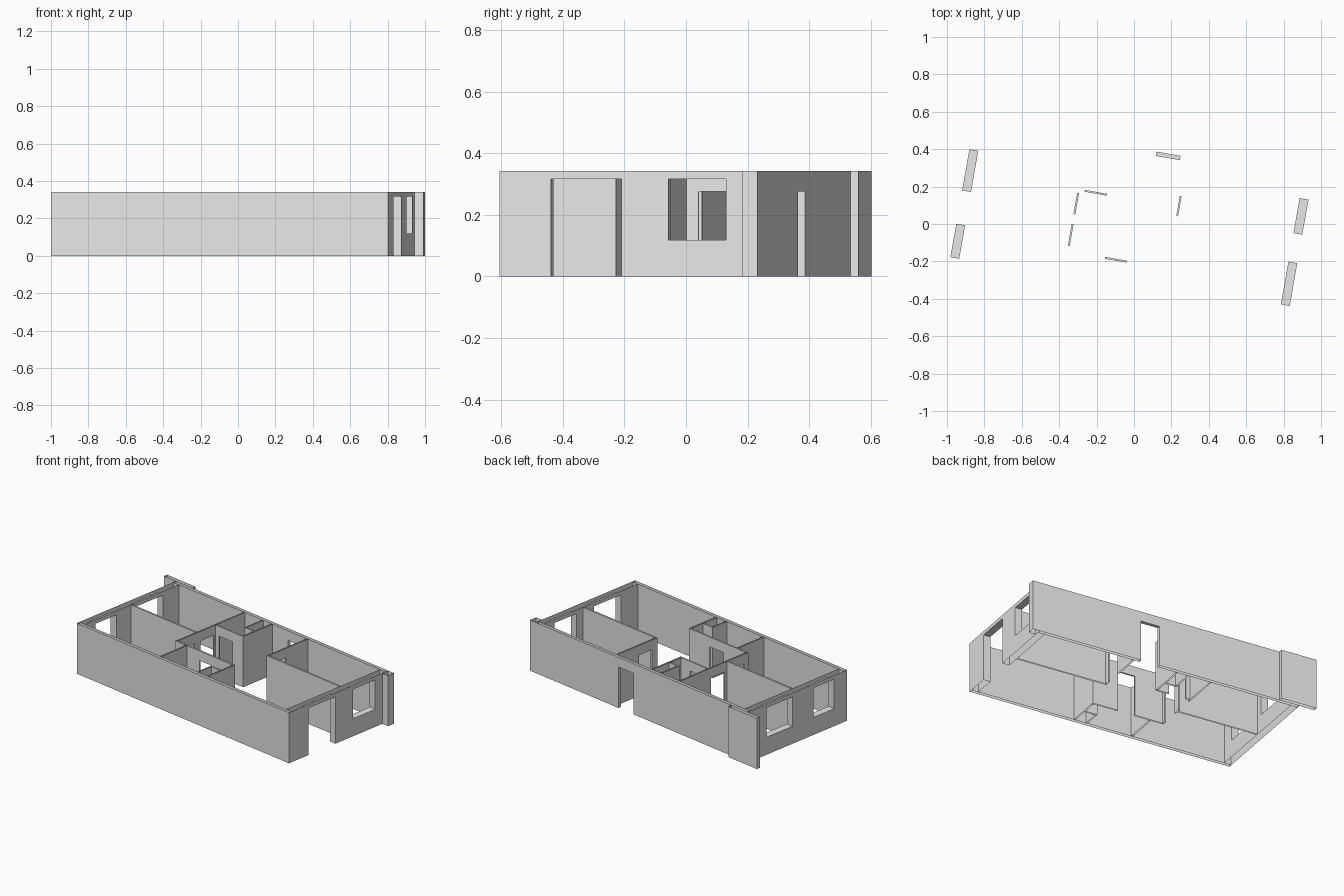
import bpy
import bmesh
from math import radians
from mathutils import Matrix, Vector

cube = bpy.data.objects.get("Cube")
if cube:
    bpy.data.objects.remove(cube, do_unlink=True)

TOP = 0.342                        # wall height
TURN = Matrix.Rotation(radians(-10), 4, "Z")   # the plan is turned on its plot
WINDOW = (0.118, 0.316)            # sill and head heights
TALL_DOOR = (0, 0.316)
DOOR = (0, 0.276)

plaster = bpy.data.materials.new("light grey plaster")
plaster.use_nodes = True
grey = (0.8, 0.8, 0.8, 1)
plaster.diffuse_color = grey
plaster.node_tree.nodes["Principled BSDF"].inputs["Base Color"].default_value = grey


def wall(name, axis, start, end, near, far, openings=(), ends=(True, True)):
    """Hollow wall, open at top and bottom, running along plan axis 'u' or 'v'.
    Each opening is (from, to, (sill, head))."""
    bm = bmesh.new()

    def point(a, t, z):
        return Vector((a, t, z)) if axis == "u" else Vector((t, a, z))

    def face(corners, outward):
        f = bm.faces.new([bm.verts.new(point(*c)) for c in corners])
        f.normal_update()
        if f.normal.dot(point(*outward)) < 0:
            f.normal_flip()

    def sides(a0, a1, z0, z1):
        for t, d in ((near, -1), (far, 1)):
            face([(a0, t, z0), (a1, t, z0), (a1, t, z1), (a0, t, z1)], (0, d, 0))

    def across(a, z0, z1, d):
        face([(a, near, z0), (a, far, z0), (a, far, z1), (a, near, z1)], (d, 0, 0))

    def level(a0, a1, z, d):
        face([(a0, near, z), (a1, near, z), (a1, far, z), (a0, far, z)], (0, 0, d))

    pos = start
    for a0, a1, (sill, head) in openings:
        sides(pos, a0, 0, TOP)
        sides(a0, a1, head, TOP)
        level(a0, a1, head, -1)
        if sill > 0:
            sides(a0, a1, 0, sill)
            level(a0, a1, sill, 1)
        across(a0, sill, head, 1)
        across(a1, sill, head, -1)
        pos = a1
    sides(pos, end, 0, TOP)
    if ends[0]:
        across(start, 0, TOP, -1)
    if ends[1]:
        across(end, 0, TOP, 1)

    bmesh.ops.remove_doubles(bm, verts=bm.verts, dist=0.0002)
    bm.transform(TURN)
    mesh = bpy.data.meshes.new(name)
    bm.to_mesh(mesh)
    bm.free()
    mesh.materials.append(plaster)
    obj = bpy.data.objects.new(name, mesh)
    bpy.context.collection.objects.link(obj)


# Outer shell: thin long walls, thicker end walls
L, R, F, B = -0.936, 0.896, -0.456, 0.402
THIN, THICK, PART = 0.023, 0.048, 0.01
FI, BI, LI, RI = F + THIN, B - THIN, L + THICK, R - THICK
OPEN = (False, False)
wall("front_wall", "u", L, R, F, FI)
wall("back_wall", "u", L, R, BI, B, [(0.052, 0.182, DOOR)])
wall("left_end_wall", "v", FI, BI, L, LI,
     [(-0.345, -0.164, WINDOW), (0.017, 0.241, WINDOW)], OPEN)
wall("right_end_wall", "v", FI, BI, RI, R,
     [(-0.287, -0.055, TALL_DOOR), (0.10, 0.29, WINDOW)], OPEN)

# Projecting piers at the back corners
wall("back_right_pier", "u", R, 0.945, 0.351, B, ends=(False, True))
wall("back_left_pier", "u", -1.04, -0.795, B, 0.428)

# Bedrooms at the left end
wall("bedroom_divider", "u", LI, -0.328, -0.036, -0.036 + PART, ends=OPEN)
wall("bedroom_door_wall", "v", -0.21, BI, -0.328, -0.318,
     [(-0.175, -0.057, DOOR), (-0.004, 0.111, DOOR)], (True, False))

# Room at the back right
wall("back_room_side", "u", 0.215, RI, 0.032, 0.032 + PART, ends=(True, False))
wall("back_room_door_wall", "v", 0.042, BI, 0.215, 0.225,
     [(0.081, 0.191, DOOR)], OPEN)

# Back bathroom with its service shaft
wall("bathroom_door_wall", "u", -0.318, -0.08, 0.124, 0.134,
     [(-0.29, -0.17, DOOR)], (False, True))
wall("bathroom_side", "v", 0.134, BI, -0.09, -0.08, ends=OPEN)
wall("bathroom_shaft_side", "v", 0.235, BI, -0.168, -0.158, ends=OPEN)
wall("bathroom_shaft_front", "u", -0.168, -0.09, 0.225, 0.235, ends=(True, False))

# Front utility room with its service shaft
wall("utility_door_wall", "u", -0.328, 0.175, -0.21, -0.20,
     [(-0.122, -0.003, DOOR)])
wall("utility_left_side", "v", FI, -0.21, -0.24, -0.23, ends=OPEN)
wall("utility_right_side", "v", FI, -0.21, 0.165, 0.175, ends=OPEN)
wall("utility_shaft_side", "v", FI, -0.32, 0.08, 0.09, ends=OPEN)
wall("utility_shaft_back", "u", 0.08, 0.165, -0.32, -0.31, ends=(True, False))
